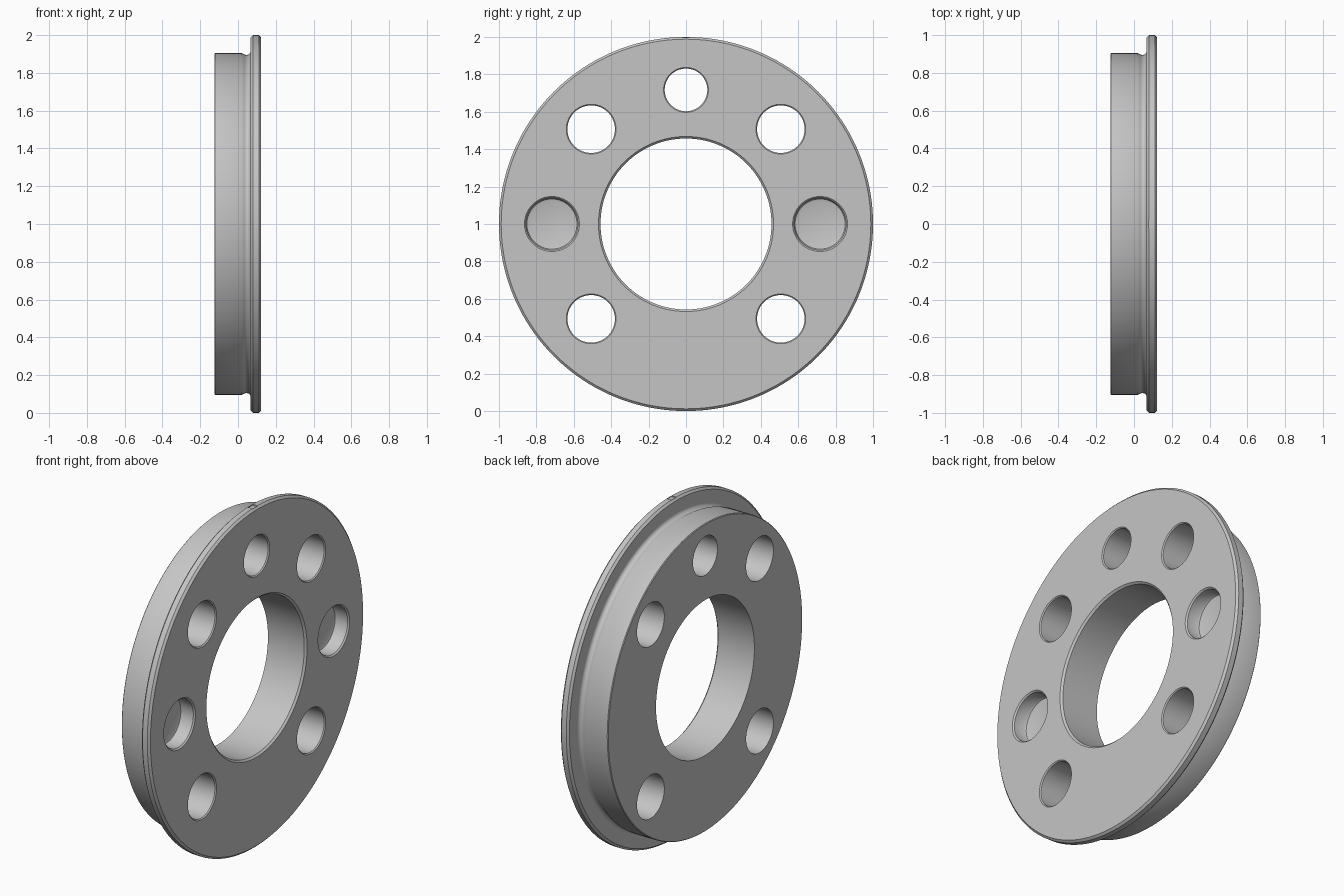
import bpy, bmesh, math
from mathutils import Vector, Matrix

cube = bpy.data.objects.get("Cube")
if cube:
    bpy.data.objects.remove(cube)

steel = bpy.data.materials.new("plain grey")
steel.use_nodes = True
GREY = (0.56, 0.56, 0.56, 1)
steel.diffuse_color = GREY
steel.node_tree.nodes["Principled BSDF"].inputs["Base Color"].default_value = GREY


def add_object(name, bm):
    bmesh.ops.recalc_face_normals(bm, faces=bm.faces)
    mesh = bpy.data.meshes.new(name)
    bm.to_mesh(mesh)
    bm.free()
    mesh.materials.append(steel)
    obj = bpy.data.objects.new(name, mesh)
    bpy.context.collection.objects.link(obj)
    return obj


def lathe(name, profile, y=0, z=1, steps=64, closed=False):
    """Revolve (x, radius) points about an axis parallel to x."""
    bm = bmesh.new()
    verts = [bm.verts.new((x, 0, r)) for x, r in profile]
    edges = [bm.edges.new(pair) for pair in zip(verts, verts[1:])]
    if closed:
        edges.append(bm.edges.new((verts[-1], verts[0])))
    bmesh.ops.spin(bm, geom=verts + edges, cent=(0, 0, 0), axis=(1, 0, 0),
                   angle=math.tau, steps=steps, use_merge=True)
    bmesh.ops.remove_doubles(bm, verts=bm.verts, dist=1e-5)
    bmesh.ops.translate(bm, verts=bm.verts, vec=(0, y, z))
    return add_object(name, bm)


# Main body: hub, relief groove, thin flange and bore
BACK, FRONT = -0.125, 0.122
HUB, BORE = 0.905, 0.457
groove = [(0.045 + 0.022 * math.sin(a), 0.917 - 0.022 * math.cos(a))
          for a in [math.radians(-35 + 12.5 * i) for i in range(11)]]
profile = ([(BACK, BORE), (BACK, HUB - 0.004), (BACK + 0.004, HUB), (0.02, HUB)]
           + groove
           + [(0.067, 0.988), (0.079, 1.0), (0.110, 1.0), (FRONT, 0.988),
              (FRONT, BORE + 0.011), (FRONT - 0.011, BORE)])
ring = lathe("flanged_ring", profile, steps=160, closed=True)

cutters = []


def hole_centre(degrees, pitch=0.717):
    a = math.radians(degrees)
    return pitch * math.cos(a), 1 + pitch * math.sin(a)


# Through holes with a small front chamfer
for degrees, radius in [(45, 0.127), (135, 0.127), (225, 0.127), (315, 0.127), (90, 0.114)]:
    y, z = hole_centre(degrees)
    cutters.append(lathe("hole_cutter", [
        (-0.3, 0), (-0.3, radius), (FRONT - 0.006, radius),
        (FRONT + 0.006, radius + 0.012), (0.3, radius + 0.012), (0.3, 0)], y, z))

# Two blind pockets with a rounded floor edge
for degrees in (0, 180):
    y, z = hole_centre(degrees)
    floor = FRONT - 0.09
    cutters.append(lathe("pocket_cutter", [
        (floor, 0), (floor, 0.124), (floor + 0.004, 0.134), (floor + 0.014, 0.139),
        (FRONT - 0.008, 0.139), (FRONT + 0.008, 0.155), (0.3, 0.155), (0.3, 0)], y, z))

# Shallow timing notch on top of the rim
bm = bmesh.new()
bmesh.ops.create_cube(bm, size=1, matrix=Matrix.Translation((0.095, 0, 2.003))
                      @ Matrix.Diagonal(Vector((0.034, 0.045, 0.02, 1))))
cutters.append(add_object("notch_cutter", bm))

# Cut everything out and remove the cutters
bpy.context.view_layer.objects.active = ring
for cutter in cutters:
    cutter.hide_render = True
    mod = ring.modifiers.new("cut", 'BOOLEAN')
    mod.operation = 'DIFFERENCE'
    mod.solver = 'EXACT'
    mod.object = cutter
    bpy.ops.object.modifier_apply(modifier=mod.name)
    bpy.data.objects.remove(cutter)

# Smooth curved walls, crisp edges
bpy.ops.object.select_all(action='DESELECT')
ring.select_set(True)
bpy.ops.object.shade_smooth_by_angle(angle=math.radians(30))
